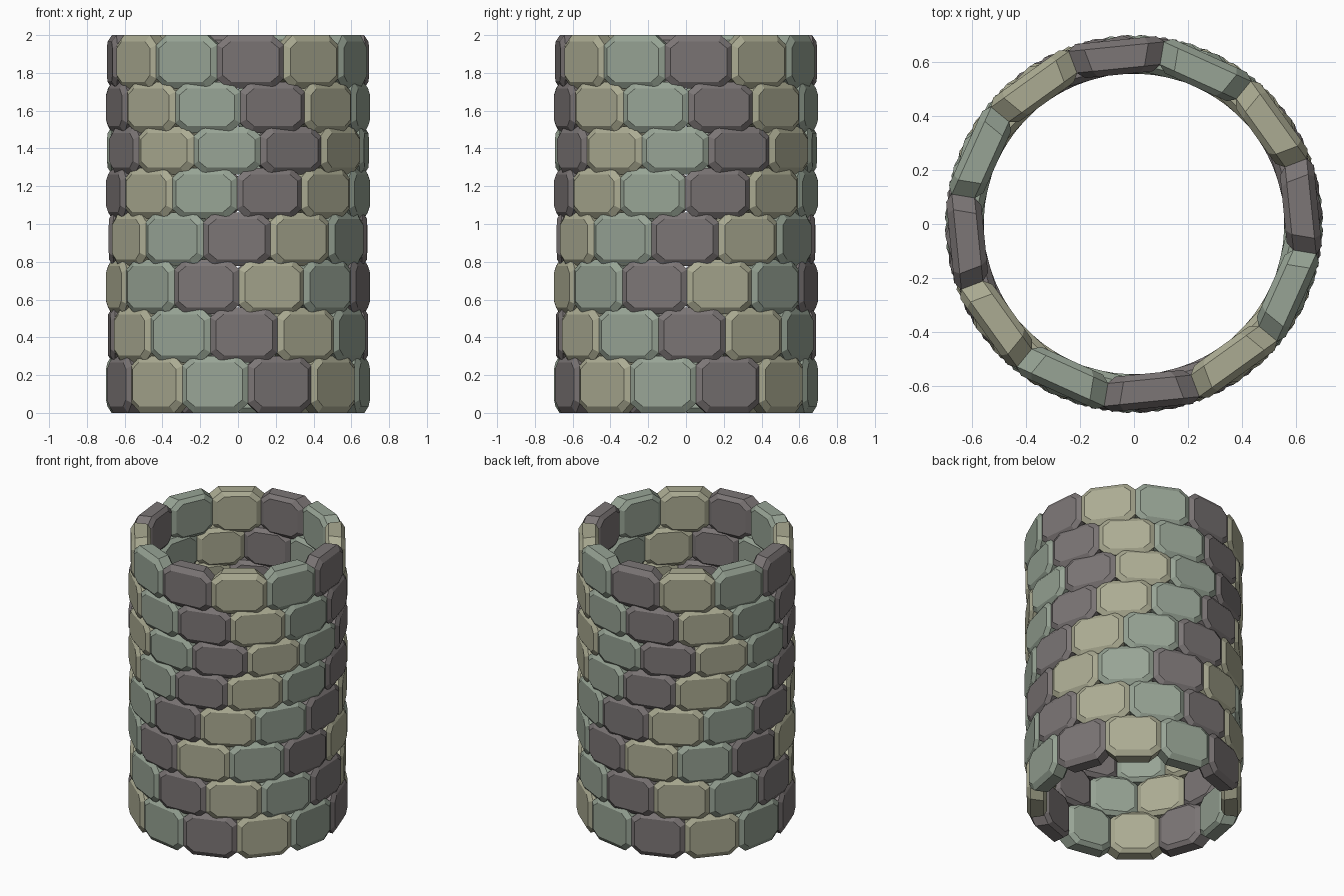
import bpy, bmesh
from math import sin, cos, tan, radians

if "Cube" in bpy.data.objects:
    bpy.data.objects.remove(bpy.data.objects["Cube"])

R_IN, R_OUT = 0.555, 0.683      # apothems of inner and outer stone faces
STONES = 12
STEP = 360 / STONES
T = tan(radians(STEP / 2))
OVERLAP = 0.017


def material(name, rgb):
    m = bpy.data.materials.new(name)
    m.diffuse_color = (*rgb, 1)
    m.use_nodes = True
    m.node_tree.nodes["Principled BSDF"].inputs["Base Color"].default_value = m.diffuse_color
    return m


MATS = [material("dark_stone", (0.20, 0.18, 0.18)),
        material("tan_stone", (0.41, 0.41, 0.29)),
        material("green_stone", (0.31, 0.37, 0.30))]


def octagon(w, z0, z1, cx, cz):
    """Rectangle with cut corners, as (tangential, z) points."""
    return [(-w + cx, z0), (w - cx, z0), (w, z0 + cz), (w, z1 - cz),
            (w - cx, z1), (-w + cx, z1), (-w, z1 - cz), (-w, z0 + cz)]


def add_stone(bm, angle, z0, z1, mat):
    """Wedge-shaped stone: octagonal rings inset at the inner and outer face."""
    a = radians(angle)
    rings = []
    for r, inset in ((R_IN, 0.026), (R_IN + 0.022, 0),
                     (R_OUT - 0.024, 0), (R_OUT, 0.035)):
        pts = octagon(r * T + 0.002 - inset, z0 + inset, z1 - inset,
                      0.06 - inset * 0.5, 0.052 - inset * 0.5)
        rings.append([bm.verts.new((r * sin(a) + t * cos(a),
                                    -r * cos(a) + t * sin(a), z))
                      for t, z in pts])
    faces = [bm.faces.new(rings[0][::-1]), bm.faces.new(rings[-1])]
    for p, q in zip(rings, rings[1:]):
        for i in range(8):
            j = (i + 1) % 8
            faces.append(bm.faces.new((p[i], p[j], q[j], q[i])))
    for f in faces:
        f.material_index = mat


# Courses: joint heights and the angle where the dark stone begins
joints = [0, 0.285, 0.54, 0.795, 1.045, 1.28, 1.50, 1.735, 2.0]
starts = [4.5, -12.3, -29.5, -15.5, -0.5, 10, 1, -9.3]

for row, start in enumerate(starts):
    z0 = joints[row] - (OVERLAP if row else 0)
    z1 = joints[row + 1] + (OVERLAP if row < 7 else 0)
    bm = bmesh.new()
    for i in range(STONES):
        add_stone(bm, start + STEP * (i + 0.5), z0, z1, i % 3)
    bmesh.ops.recalc_face_normals(bm, faces=bm.faces)
    me = bpy.data.meshes.new(f"stone_course_{row + 1}")
    bm.to_mesh(me)
    bm.free()
    for m in MATS:
        me.materials.append(m)
    bpy.context.collection.objects.link(
        bpy.data.objects.new(f"stone_course_{row + 1}", me))
